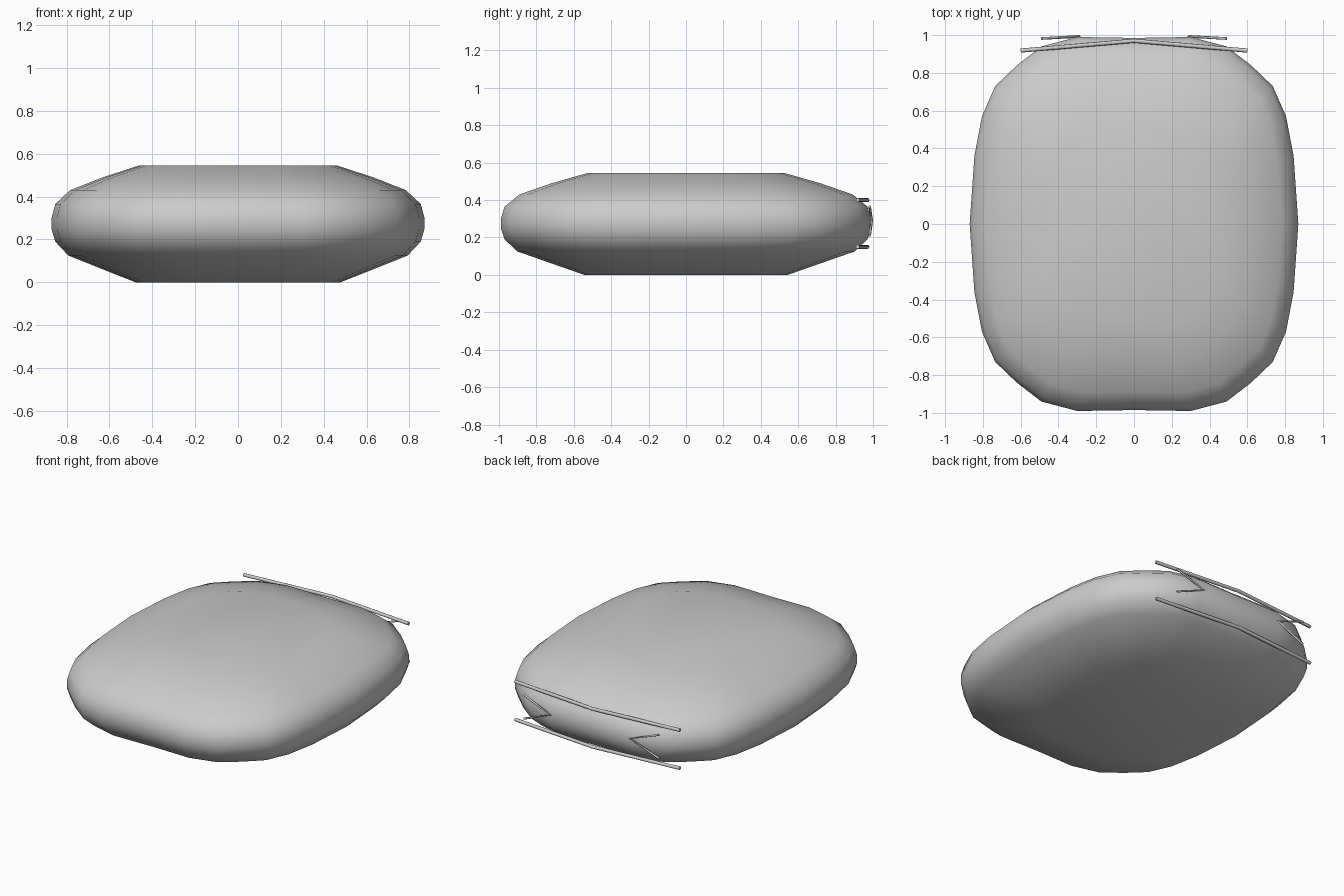
import bpy

if "Cube" in bpy.data.objects:
    bpy.data.objects.remove(bpy.data.objects["Cube"])

# Cushion body: one outline lofted through scaled levels
quarter = [(.87, 0), (.845, .36), (.805, .57), (.735, .73),
           (.62, .84), (.49, .94), (.30, .99), (0, .985)]
half = quarter + [(-x, y) for x, y in quarter[-2::-1]]
outline = half + [(x, -y) for x, y in half[-2:0:-1]]
levels = [(0, .55), (.125, .91), (.19, .98), (.25, 1), (.30, 1),
          (.365, .98), (.43, .90), (.49, .725), (.545, .53)]
n = len(outline)
verts = [(x * s, y * s, z) for z, s in levels for x, y in outline]
faces = [(r * n + i, r * n + (i + 1) % n, (r + 1) * n + (i + 1) % n, (r + 1) * n + i)
         for r in range(len(levels) - 1) for i in range(n)]
faces += [tuple(range(n))[::-1], tuple(range((len(levels) - 1) * n, len(levels) * n))]
mesh = bpy.data.meshes.new("cushion_body")
mesh.from_pydata(verts, [], faces)
body = bpy.data.objects.new("cushion_body", mesh)
bpy.context.collection.objects.link(body)
bpy.context.view_layer.objects.active = body
body.select_set(True)
bpy.ops.object.shade_smooth_by_angle(angle=0.9)


def rod(name, points, radius):
    """Thin bent rod along a polyline."""
    cu = bpy.data.curves.new(name, 'CURVE')
    cu.dimensions = '3D'
    cu.bevel_depth = radius
    cu.bevel_resolution = 2
    cu.use_fill_caps = True
    sp = cu.splines.new('POLY')
    sp.points.add(len(points) - 1)
    for p, co in zip(sp.points, points):
        p.co = (*co, 1)
    ob = bpy.data.objects.new(name, cu)
    bpy.context.collection.objects.link(ob)


# Long bent rods across the back
for name, z in (("upper_rod", .40), ("lower_rod", .15)):
    rod(name, [(-.6, .918, z), (0, .97, z), (.6, .918, z)], .011)

# Small V marks between the rods, pointing inward
for name, s in (("right_v_mark", 1), ("left_v_mark", -1)):
    rod(name, [(.49 * s, .982, .365), (.29 * s, .993, .29), (.49 * s, .982, .21)], .007)
